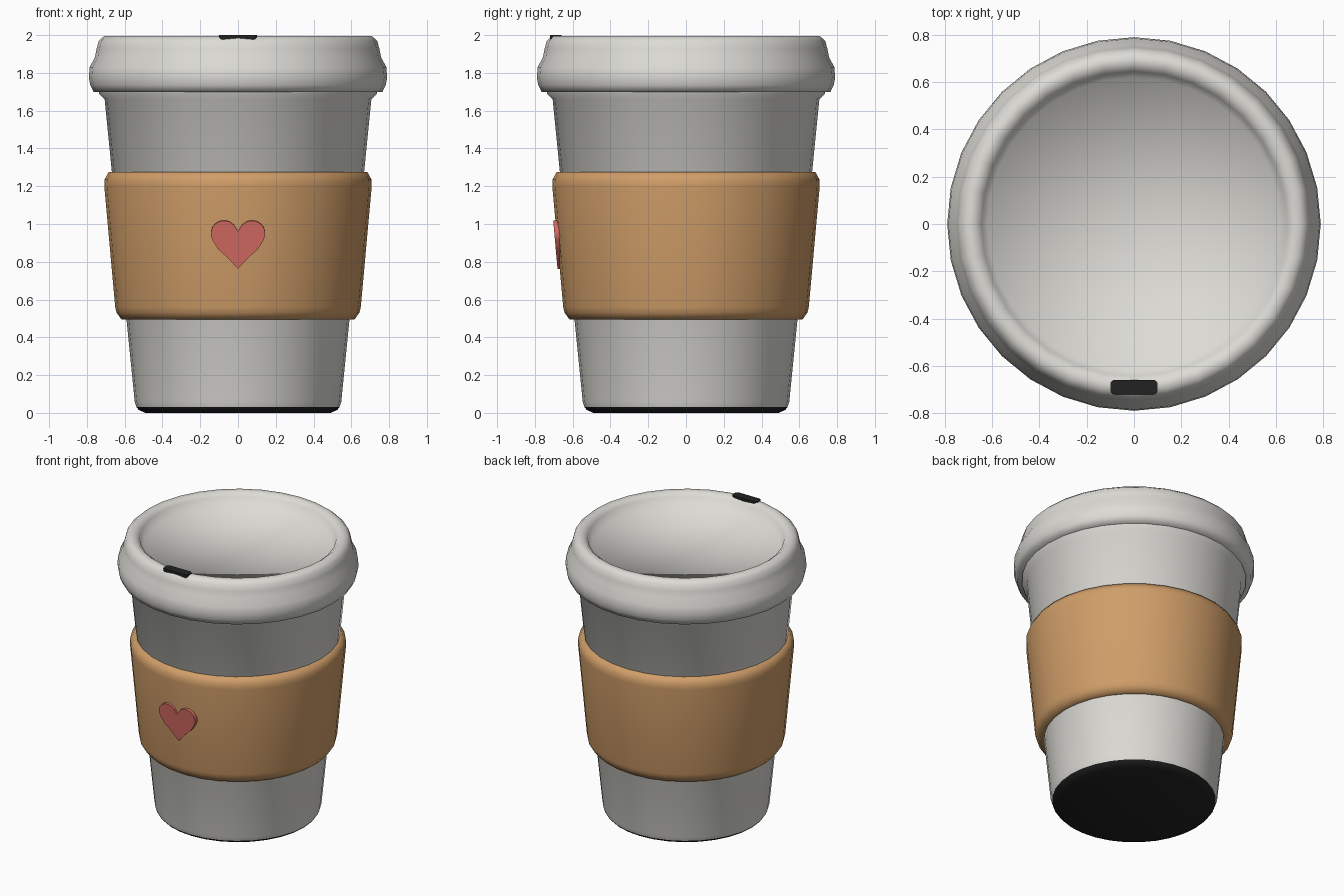
import bpy, bmesh, math
from mathutils import Matrix

cube = bpy.data.objects.get("Cube")
if cube:
    bpy.data.objects.remove(cube)


def material(name, rgb):
    m = bpy.data.materials.new(name)
    m.use_nodes = True
    m.diffuse_color = (*rgb, 1)
    bsdf = m.node_tree.nodes["Principled BSDF"]
    bsdf.inputs["Base Color"].default_value = (*rgb, 1)
    bsdf.inputs["Roughness"].default_value = 0.6
    return m


WHITE = material("warm white", (0.72, 0.71, 0.67))
TAN = material("cardboard tan", (0.63, 0.34, 0.14))
RED = material("soft red", (0.65, 0.145, 0.12))
BLACK = material("near black", (0.016, 0.016, 0.016))


def finish(bm, name, mat, angle):
    bmesh.ops.recalc_face_normals(bm, faces=bm.faces)
    mesh = bpy.data.meshes.new(name)
    bm.to_mesh(mesh)
    bm.free()
    mesh.materials.append(mat)
    ob = bpy.data.objects.new(name, mesh)
    bpy.context.collection.objects.link(ob)
    bpy.ops.object.select_all(action="DESELECT")
    ob.select_set(True)
    bpy.context.view_layer.objects.active = ob
    bpy.ops.object.shade_smooth_by_angle(angle=math.radians(angle))
    return ob


def lathe(name, profile, mat, angle, closed=False):
    """Spin a (radius, height) profile around z."""
    bm = bmesh.new()
    verts = [bm.verts.new((r, 0, z)) for r, z in profile]
    pairs = list(zip(verts, verts[1:]))
    if closed:
        pairs.append((verts[-1], verts[0]))
    edges = [bm.edges.new(p) for p in pairs]
    bmesh.ops.spin(bm, geom=verts + edges, cent=(0, 0, 0), axis=(0, 0, 1),
                   angle=math.tau, steps=32, use_merge=True)
    bmesh.ops.remove_doubles(bm, verts=bm.verts, dist=0.0005)
    return finish(bm, name, mat, angle)


def plate(name, outline, thickness, mat, matrix):
    """Extrude a flat outline along local z, then place it."""
    bm = bmesh.new()
    face = bm.faces.new([bm.verts.new((x, y, 0)) for x, y in outline])
    out = bmesh.ops.extrude_face_region(bm, geom=[face])
    moved = [v for v in out["geom"] if isinstance(v, bmesh.types.BMVert)]
    bmesh.ops.translate(bm, verts=moved, vec=(0, 0, thickness))
    bmesh.ops.transform(bm, verts=bm.verts, matrix=matrix)
    return finish(bm, name, mat, 30)


# Cup wall with a flared rim tucked under the lid
lathe("cup_body", [(0.537, 0.03), (0.547, 0.06), (0.706, 1.66),
                   (0.735, 1.69), (0.735, 1.72)], WHITE, 60)

# Dark bevelled underside
lathe("cup_base", [(0.537, 0.03), (0.525, 0.015), (0.49, 0), (0, 0)], BLACK, 30)

# Cardboard sleeve
lathe("sleeve", [(0.58, 0.495), (0.617, 0.495), (0.643, 0.53), (0.65, 0.56),
                 (0.708, 1.2), (0.707, 1.235), (0.685, 1.275), (0.65, 1.278)],
      TAN, 60, closed=True)

# Lid with rolled skirt, raised lip and sunken top
lathe("lid", [(0.69, 1.7), (0.765, 1.7), (0.782, 1.735), (0.79, 1.775),
              (0.785, 1.83), (0.757, 1.885), (0.748, 1.93), (0.737, 1.97),
              (0.71, 1.994), (0.675, 1.994), (0.645, 1.97), (0.62, 1.91),
              (0, 1.9)], WHITE, 75)

# Sip opening: rounded rectangle on the front of the lip
sip = []
for i in range(4):
    sx, sy = (1, -1, -1, 1)[i], (1, 1, -1, -1)[i]
    for k in range(5):
        a = math.pi / 2 * (i + k / 4)
        sip.append((sx * 0.08 + 0.02 * math.cos(a), sy * 0.011 + 0.02 * math.sin(a)))
plate("sip_opening", sip, 0.03, BLACK, Matrix.Translation((0, -0.69, 1.97)))

# Heart: one half from a lobe arc and a tapering side, mirrored
half = [(0, 0.07)]
for k in range(11):
    a = math.radians(155 - 18.5 * k)
    half.append((0.074 + 0.07 * math.cos(a), 0.057 + 0.07 * math.sin(a)))
half += [(0.105, -0.025), (0.05, -0.075), (0.02, -0.108), (0, -0.13)]
heart = half + [(-x, y) for x, y in reversed(half[1:-1])]
lean = math.atan2(0.058, 0.64)
plate("heart", heart, 0.04, RED,
      Matrix.Translation((0, -0.652, 0.895)) @ Matrix.Rotation(math.pi / 2 + lean, 4, "X"))
